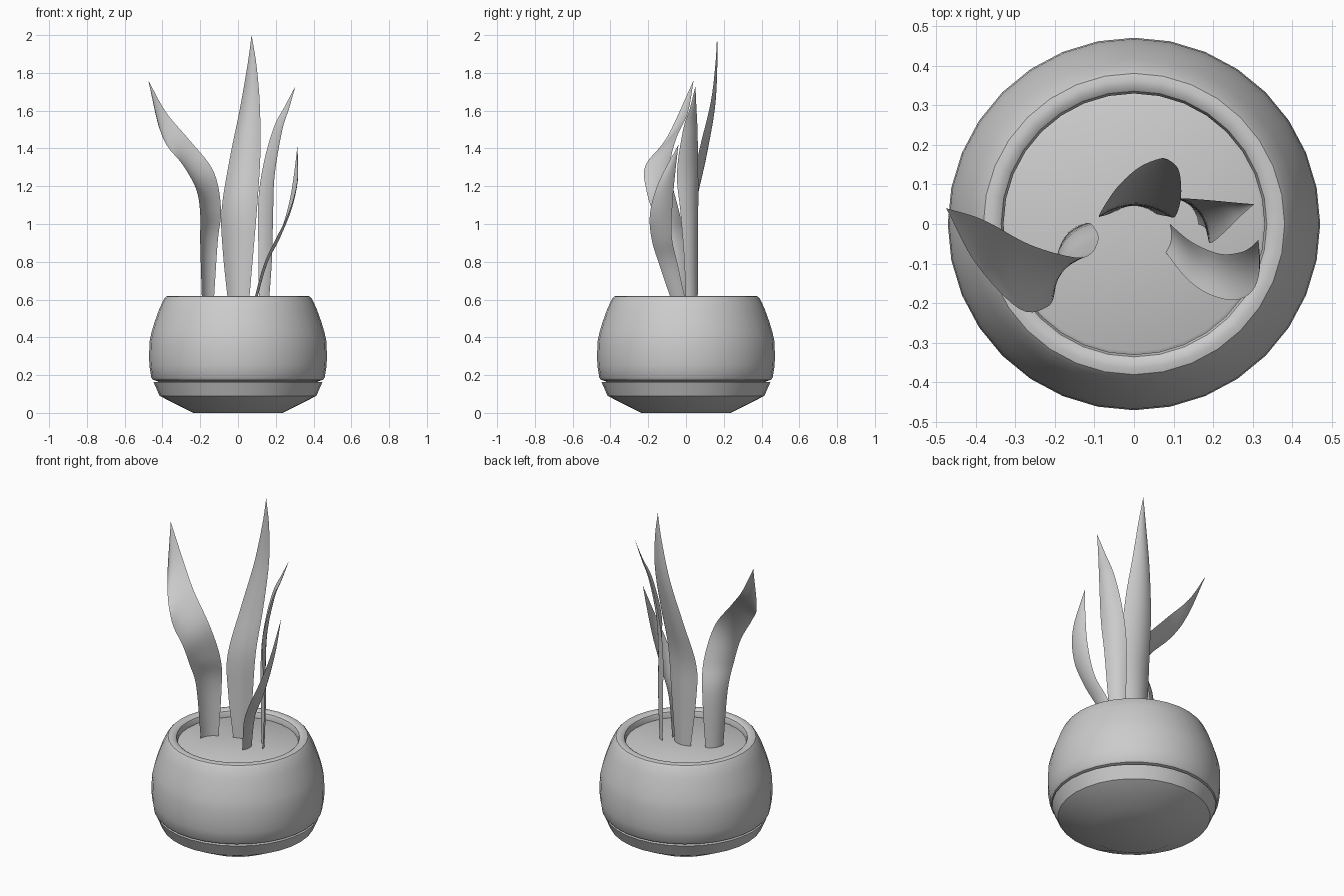
import bpy, math
from mathutils import Vector

if "Cube" in bpy.data.objects:
    bpy.data.objects.remove(bpy.data.objects["Cube"])


def make_object(name, verts, faces, angle):
    mesh = bpy.data.meshes.new(name)
    mesh.from_pydata(verts, [], faces)
    mesh.validate()
    obj = bpy.data.objects.new(name, mesh)
    bpy.context.collection.objects.link(obj)
    bpy.ops.object.select_all(action='DESELECT')
    obj.select_set(True)
    bpy.context.view_layer.objects.active = obj
    bpy.ops.object.shade_smooth_by_angle(angle=math.radians(angle))
    return obj


def lathe(name, profile, n=32):
    """Revolve (radius, z) points around z; both ends are capped."""
    verts = [(r * math.cos(2 * math.pi * i / n), r * math.sin(2 * math.pi * i / n), z)
             for r, z in profile for i in range(n)]
    faces = [(k * n + i, k * n + (i + 1) % n, (k + 1) * n + (i + 1) % n, (k + 1) * n + i)
             for k in range(len(profile) - 1) for i in range(n)]
    last = (len(profile) - 1) * n
    faces.append(tuple(reversed(range(n))))
    faces.append(tuple(range(last, last + n)))
    return make_object(name, verts, faces, 32)


def spline(pts, t):
    """Catmull-Rom point at parameter t along the list."""
    i = min(int(t), len(pts) - 2)
    u = t - i
    b, c = pts[i], pts[i + 1]
    a = pts[i - 1] if i > 0 else b * 2 - c
    d = pts[i + 2] if i + 2 < len(pts) else c * 2 - b
    return 0.5 * (2 * b + (c - a) * u + (2 * a - 5 * b + 4 * c - d) * u * u
                  + (3 * b - a - 3 * c + d) * u ** 3)


def leaf(name, edge_a, edge_b, tip, bulge, across=8, sub=5):
    """Thin curved blade between two edges that meet at the tip."""
    pa = [Vector(p) for p in edge_a + [tip]]
    pb = [Vector(p) for p in edge_b + [tip]]
    rows = (len(pa) - 1) * sub
    verts, faces, w = [], [], across + 1
    for k in range(rows):
        a, b = spline(pa, k / sub), spline(pb, k / sub)
        d = b - a
        side = Vector((d.y, -d.x, 0)) * bulge
        for j in range(w):
            s = j / across
            verts.append(a + d * s + side * 4 * s * (1 - s))
    verts.append(Vector(tip))
    for k in range(rows - 1):
        for j in range(across):
            faces.append((k * w + j, k * w + j + 1, (k + 1) * w + j + 1, (k + 1) * w + j))
    base = (rows - 1) * w
    faces += [(base + j, base + j + 1, len(verts) - 1) for j in range(across)]
    return make_object(name, verts, faces, 60)


# Saucer with a shallow hollow
lathe("saucer", [(.238, 0), (.415, .09), (.447, .163), (.425, .165), (.395, .11)])

# Rounded pot with a rolled rim, closed at soil depth
lathe("pot", [(.38, .112), (.415, .165), (.45, .175), (.459, .187), (.469, .25), (.471, .30),
              (.468, .38), (.457, .43), (.442, .48), (.417, .55), (.392, .603), (.381, .616),
              (.365, .62), (.348, .618), (.336, .61), (.33, .595), (.33, .55)])

# Soil surface
lathe("soil", [(.33, .555), (.33, .577), (.322, .581)])

# Left leaf, bending outward
leaf("left_leaf",
     [(-.13, 0, .56), (-.108, 0, .9), (-.09, -.04, 1.08), (-.13, -.085, 1.28),
      (-.257, -.055, 1.444), (-.38, .01, 1.59)],
     [(-.19, -.08, .56), (-.2, -.11, .9), (-.2, -.17, 1.05), (-.22, -.21, 1.18),
      (-.29, -.215, 1.31), (-.40, -.1, 1.46)],
     (-.475, .04, 1.76), .17)

# Tall centre leaf, leaning back
leaf("centre_leaf",
     [(-.05, .03, .56), (-.08, .02, .85), (-.087, .025, 1.07), (-.045, .09, 1.34),
      (.008, .14, 1.6), (.05, .16, 1.84)],
     [(.056, .025, .56), (.083, .02, .87), (.105, .02, 1.14), (.119, .07, 1.39),
      (.115, .13, 1.64), (.098, .155, 1.84)],
     (.072, .165, 2.0), -.17)

# Back right leaf
leaf("right_leaf",
     [(.112, .062, .56), (.108, .063, .85), (.108, .065, 1.13), (.14, .064, 1.34),
      (.193, .06, 1.52), (.246, .055, 1.62)],
     [(.162, 0, .56), (.18, -.01, .82), (.186, -.03, 1.07), (.195, -.048, 1.27),
      (.235, -.015, 1.5), (.27, .02, 1.61)],
     (.304, .05, 1.73), -.17)

# Short front right leaf
leaf("front_leaf",
     [(.085, .005, .56), (.145, -.045, .79), (.215, -.075, .93), (.268, -.072, 1.1),
      (.296, -.058, 1.26)],
     [(.075, -.065, .56), (.135, -.14, .78), (.2, -.182, .92), (.268, -.19, 1.06),
      (.312, -.145, 1.22)],
     (.315, -.04, 1.42), -.13)
